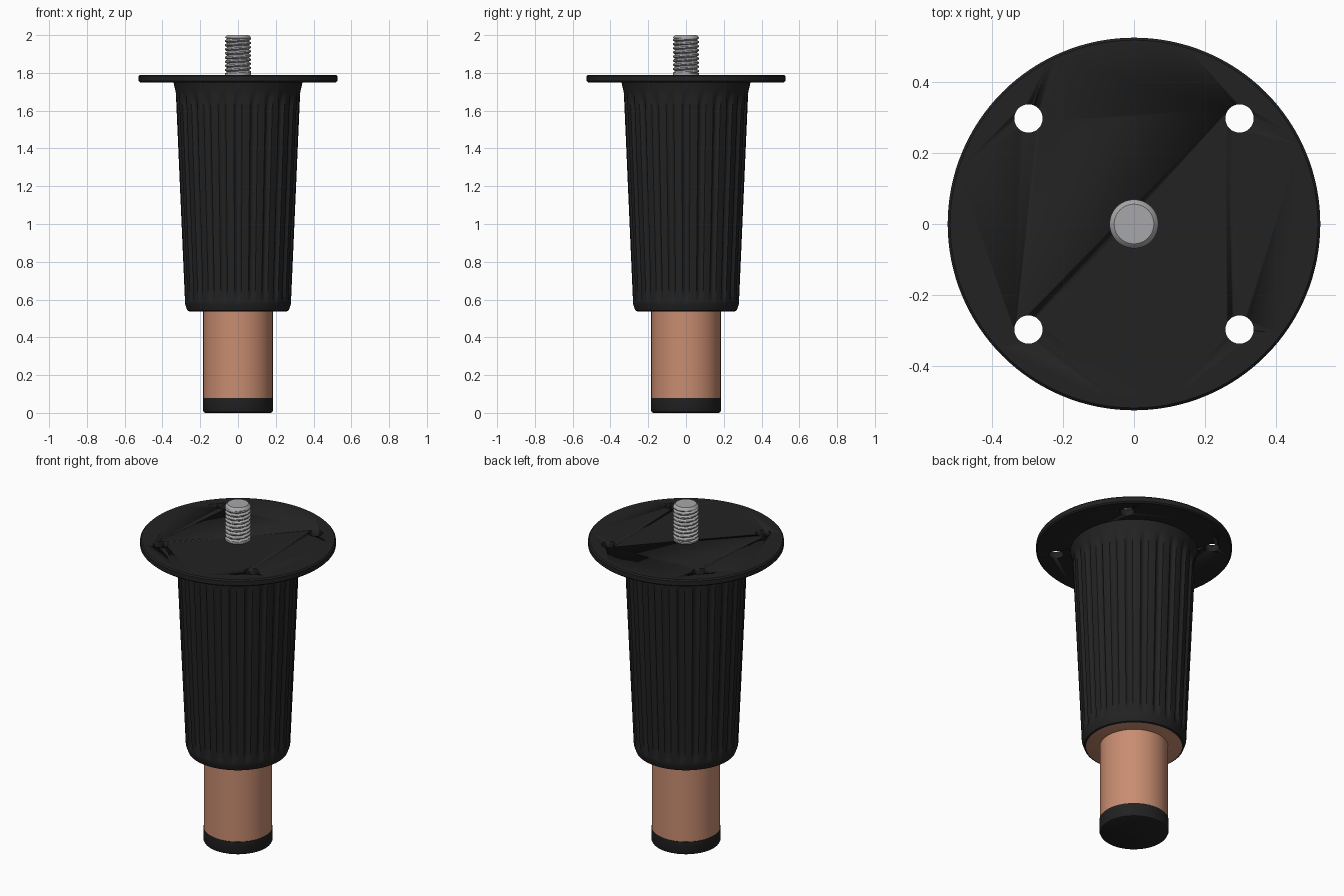
import bpy
import bmesh
from math import sin, cos, pi, tau

cube = bpy.data.objects.get("Cube")
if cube:
    bpy.data.objects.remove(cube, do_unlink=True)


def material(name, rgb):
    mat = bpy.data.materials.new(name)
    mat.use_nodes = True
    mat.diffuse_color = (*rgb, 1)
    mat.node_tree.nodes["Principled BSDF"].inputs["Base Color"].default_value = (*rgb, 1)
    return mat


BLACK = material("black plastic", (0.016, 0.016, 0.016))
COPPER = material("copper", (0.58, 0.265, 0.165))
STEEL = material("steel", (0.39, 0.39, 0.4))


def lathe(name, profile, mat, segments=96, shape=None, angle=0.6):
    """Revolve (radius, z) points, capping both ends; shape(r, z, a) may alter the radius."""
    bm = bmesh.new()
    rings = []
    for r, z in profile:
        ring = []
        for i in range(segments):
            a = tau * i / segments
            rad = shape(r, z, a) if shape else r
            ring.append(bm.verts.new((rad * cos(a), rad * sin(a), z)))
        rings.append(ring)
    for low, high in zip(rings, rings[1:]):
        for i in range(segments):
            j = (i + 1) % segments
            bm.faces.new((low[i], low[j], high[j], high[i]))
    bm.faces.new(rings[0][::-1])
    bm.faces.new(rings[-1])
    mesh = bpy.data.meshes.new(name)
    bm.to_mesh(mesh)
    bm.free()
    obj = bpy.data.objects.new(name, mesh)
    bpy.context.collection.objects.link(obj)
    mesh.materials.append(mat)
    bpy.ops.object.select_all(action="DESELECT")
    bpy.context.view_layer.objects.active = obj
    obj.select_set(True)
    bpy.ops.object.shade_smooth_by_angle(angle=angle)
    return obj


# Foot cap and copper tube
lathe("foot_cap", [(0.173, 0), (0.181, 0.004), (0.186, 0.014), (0.186, 0.08)], BLACK)
lathe("tube", [(0.184, 0.07), (0.184, 0.56)], COPPER)

# Fluted tapering sleeve: grooves fade out at both ends
FLUTES = 24
FLUTE_LOW, FLUTE_HIGH, FADE = 0.585, 1.70, 0.07


def flute(r, z, a):
    fade = min(1, max(0, min(z - FLUTE_LOW, FLUTE_HIGH - z) / FADE))
    groove = max(0, cos(FLUTES * a)) ** 0.8
    return r - 0.014 * groove * sin(fade * pi / 2)


sleeve = [(0.258, 0.538), (0.268, 0.542), (0.28, 0.575)]
heights = [0.585, 0.60, 0.62, 0.655, 0.9, 1.2, 1.5, 1.63, 1.65, 1.67, 1.685, 1.70]
sleeve += [(0.281 + 0.049 * (z - 0.585) / 1.115, z) for z in heights]
sleeve += [(0.336, 1.725), (0.343, 1.755)]
body = lathe("fluted_sleeve", sleeve, BLACK, FLUTES * 8, flute, 0.7)

# The underside of the sleeve is copper
body.data.materials.append(COPPER)
for face in body.data.polygons:
    if face.normal.z < -0.9 and face.center.z < 0.54:
        face.material_index = 1

# Mounting plate with four screw holes
plate = lathe("mounting_plate", [(0.519, 1.75), (0.526, 1.757), (0.526, 1.783), (0.519, 1.79)],
              BLACK, 128)
for side_x in (-1, 1):
    for side_y in (-1, 1):
        hole = lathe("hole_cutter", [(0.04, 1.7), (0.04, 1.85)], BLACK, 32)
        hole.location = (side_x * 0.298, side_y * 0.298, 0)
        hole.hide_render = True
        hole.hide_set(True)
        cut = plate.modifiers.new("screw_hole", "BOOLEAN")
        cut.operation = "DIFFERENCE"
        cut.solver = "EXACT"
        cut.object = hole

# Apply the cuts, then remove the cutters
bpy.context.view_layer.update()
cut_mesh = bpy.data.meshes.new_from_object(
    plate.evaluated_get(bpy.context.evaluated_depsgraph_get()))
plate.modifiers.clear()
plate.data = cut_mesh
for obj in [o for o in bpy.data.objects if o.name.startswith("hole_cutter")]:
    bpy.data.objects.remove(obj, do_unlink=True)

# Threaded stud with a helical ridge
PITCH, STUD_LOW, STUD_HIGH = 0.022, 1.78, 1.985


def thread(r, z, a):
    if not 1.8 < z < STUD_HIGH:
        return r
    phase = (z / PITCH - a / tau) % 1
    return r - 0.012 * (1 - min(1, abs(2 * phase - 1) * 1.5))


STEPS = 80
stud = [(0.069, STUD_LOW + (STUD_HIGH - STUD_LOW) * i / STEPS) for i in range(STEPS + 1)]
stud += [(0.064, 1.993), (0.056, 2.0)]
lathe("threaded_stud", stud, STEEL, 48, thread, 0.5)
